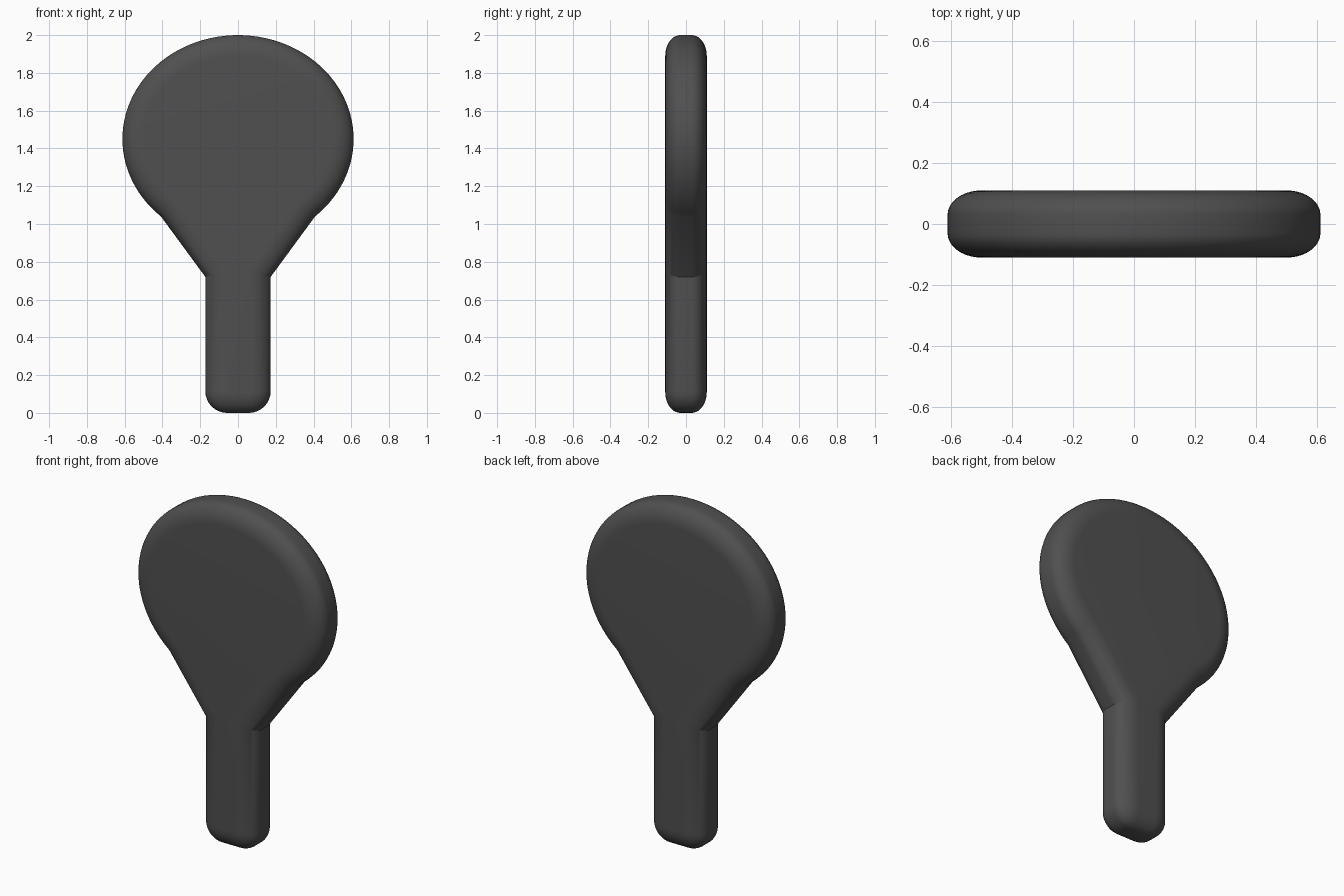
import bpy, bmesh
from math import sin, cos, pi, asin, sqrt
from mathutils import Vector

cube = bpy.data.objects.get("Cube")
if cube:
    bpy.data.objects.remove(cube, do_unlink=True)

HEAD_W, HEAD_H, HEAD_Z = 0.612, 0.55, 1.45     # oval head
NECK_Z, GRIP_W, CORNER = 0.72, 0.173, 0.115    # neck end, grip half width, grip corner radius
HALF_T, ROUND_IN, ROUND_Y = 0.11, 0.11, 0.08   # half thickness and edge rounding
STEPS = 10

# Dark rubber-like material
mat = bpy.data.materials.new("dark grey")
mat.use_nodes = True
colour = (0.08, 0.08, 0.08, 1)
mat.diffuse_color = colour
mat.node_tree.nodes["Principled BSDF"].inputs["Base Color"].default_value = colour


def half_outline():
    """Right half of the silhouette, from the bottom up to the crown."""
    pts = [Vector((0, 0))]
    for i in range(9):
        a = -pi / 2 + i / 8 * pi / 2
        pts.append(Vector((GRIP_W - CORNER + CORNER * cos(a), CORNER + CORNER * sin(a))))
    pts.append(Vector((GRIP_W, NECK_Z)))
    start = asin((1.04 - HEAD_Z) / HEAD_H)
    for i in range(41):
        a = start + (pi / 2 - start) * i / 40
        pts.append(Vector((HEAD_W * cos(a), HEAD_Z + HEAD_H * sin(a))))
    pts[-1].x = 0
    return pts


right = half_outline()
outline = right + [Vector((-p.x, p.y)) for p in reversed(right[1:-1])]


def inset(points, d):
    """Move a closed outline inwards with mitred corners."""
    result = []
    for i, p in enumerate(points):
        e1 = (p - points[i - 1]).normalized()
        e2 = (points[(i + 1) % len(points)] - p).normalized()
        n1, n2 = Vector((-e1.y, e1.x)), Vector((-e2.y, e2.x))
        result.append(p + (n1 + n2) * d / (1 + n1.dot(n2)))
    return result


# Edge section: quarter rounds joined by a short flat band
section = []
for i in range(STEPS + 1):
    a = pi / 2 * i / STEPS
    section.append((ROUND_IN * (1 - sin(a)), HALF_T - ROUND_Y + ROUND_Y * cos(a)))
section = [(d, -y) for d, y in section] + [(d, y) for d, y in reversed(section)]

# Paddle: rings lofted from the front face to the back face
bm = bmesh.new()
rings = [[bm.verts.new((p.x, y, p.y)) for p in inset(outline, d)] for d, y in section]
for a, b in zip(rings, rings[1:]):
    for i in range(len(a)):
        j = (i + 1) % len(a)
        bm.faces.new((a[i], a[j], b[j], b[i]))
bm.faces.new(rings[0])
bm.faces.new(rings[-1])
bmesh.ops.recalc_face_normals(bm, faces=bm.faces)
mesh = bpy.data.meshes.new("paddle")
bm.to_mesh(mesh)
bm.free()
mesh.materials.append(mat)

paddle = bpy.data.objects.new("paddle", mesh)
bpy.context.collection.objects.link(paddle)
bpy.context.view_layer.objects.active = paddle
paddle.select_set(True)
bpy.ops.object.shade_smooth_by_angle(angle=0.4)
